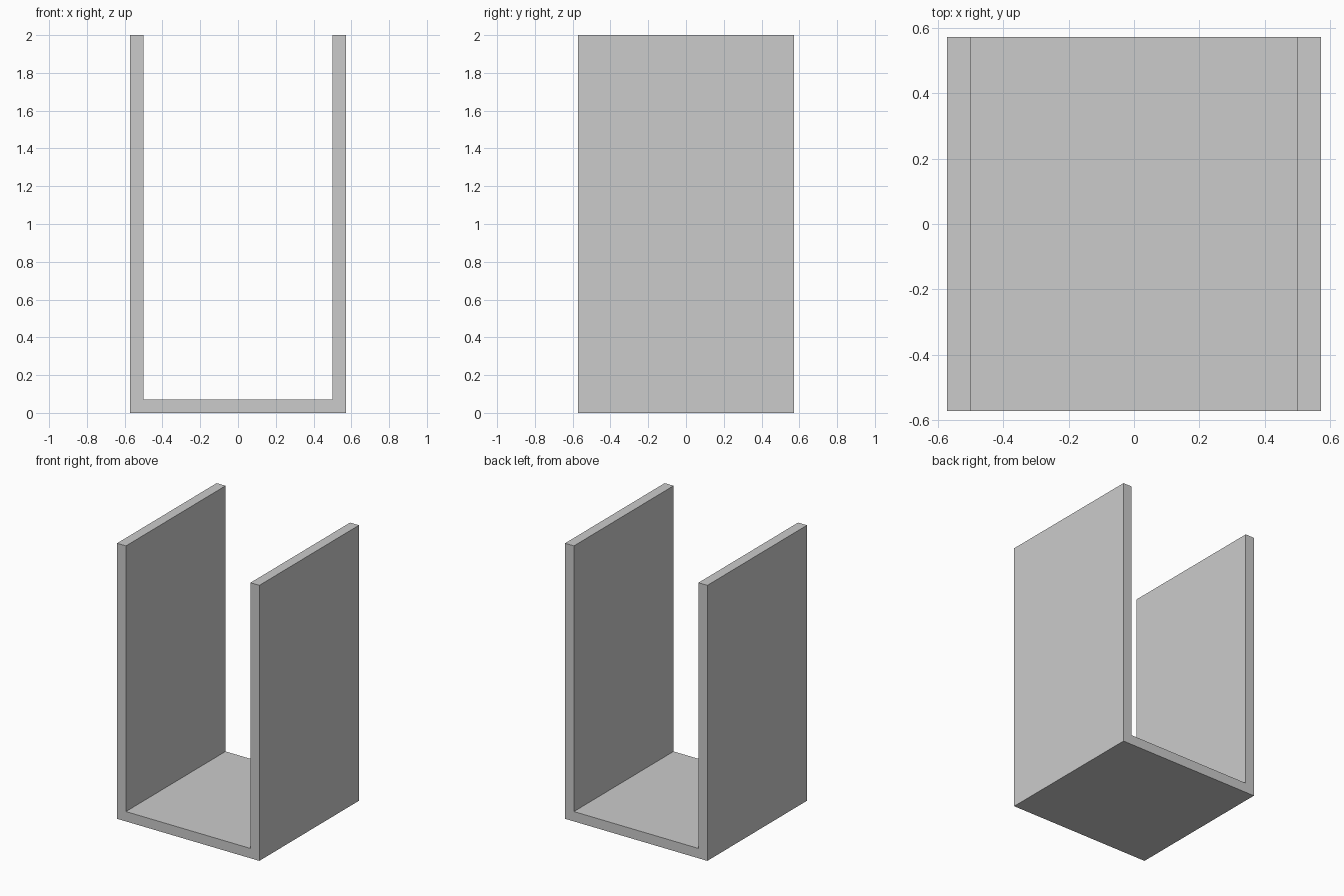
import bpy
import bmesh

if "Cube" in bpy.data.objects:
    bpy.data.objects.remove(bpy.data.objects["Cube"])

OUTER = 0.5714   # half width and half depth
INNER = 0.5      # half width of the gap
FLOOR = 0.0714   # floor thickness
HEIGHT = 2.0

# U-shaped profile in the x-z plane: right half, mirrored to the left
half = [(OUTER, 0), (OUTER, HEIGHT), (INNER, HEIGHT), (INNER, FLOOR)]
profile = half + [(-x, z) for x, z in reversed(half)]

# Extrude the profile from front to back
bm = bmesh.new()
front = bm.faces.new([bm.verts.new((x, -OUTER, z)) for x, z in profile])
extruded = bmesh.ops.extrude_face_region(bm, geom=[front], use_keep_orig=True)
back_verts = [g for g in extruded["geom"] if isinstance(g, bmesh.types.BMVert)]
bmesh.ops.translate(bm, verts=back_verts, vec=(0, 2 * OUTER, 0))
bmesh.ops.recalc_face_normals(bm, faces=bm.faces)

mesh = bpy.data.meshes.new("u_channel")
bm.to_mesh(mesh)
bm.free()
bpy.context.collection.objects.link(bpy.data.objects.new("u_channel", mesh))
